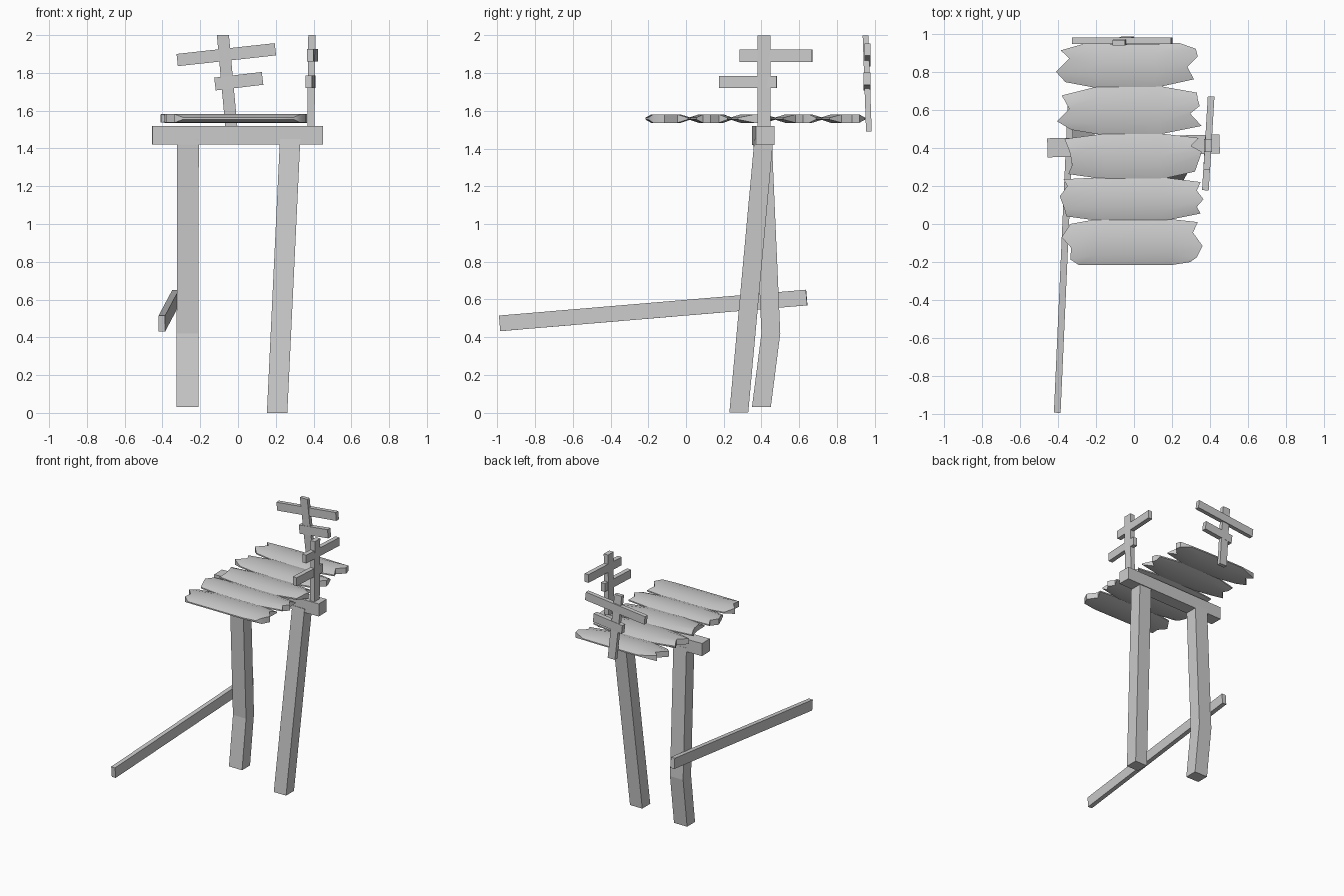
import bpy, bmesh
from mathutils import Vector


def finish(name, bm, smooth=False):
    bmesh.ops.recalc_face_normals(bm, faces=bm.faces)
    me = bpy.data.meshes.new(name)
    bm.to_mesh(me)
    bm.free()
    ob = bpy.data.objects.new(name, me)
    bpy.context.collection.objects.link(ob)
    if smooth:
        bpy.context.view_layer.objects.active = ob
        ob.select_set(True)
        bpy.ops.object.shade_smooth_by_angle(angle=0.6)
        ob.select_set(False)


def timber(name, pts, w, h, level=False):
    """Four-sided beam along pts; level=True keeps its ends horizontal."""
    pts = [Vector(p) for p in pts]
    d = (pts[-1] - pts[0]).normalized()
    if level:
        u, v = Vector((w / 2, 0, 0)), Vector((0, h / 2, 0))
    else:
        side = d.cross(Vector((0, 0, 1))).normalized()
        u, v = side * w / 2, side.cross(d) * h / 2
    bm = bmesh.new()
    rings = [[bm.verts.new(p + a * u + b * v)
              for a, b in ((-1, -1), (1, -1), (1, 1), (-1, 1))] for p in pts]
    for r, s in zip(rings, rings[1:]):
        for i in range(4):
            j = (i + 1) % 4
            bm.faces.new((r[i], r[j], s[j], s[i]))
    bm.faces.new(rings[0])
    bm.faces.new(rings[-1])
    finish(name, bm)


def plank(name, y0, y1, left, right, notch):
    """Plank with broken ends and thinned long edges."""
    half = (0.005, 0.022, 0.023, 0.022, 0.005)
    ts = (0, 0.22, 0.5, 0.78, 1)
    mid = [[(x, y0 + (y1 - y0) * t) for t in ts] for x in notch]
    cols = [left, mid[0], mid[1], right]
    bm = bmesh.new()
    top, bot = [[[bm.verts.new((x, y, 1.559 + s * hz)) for (x, y), hz in zip(c, half)]
                 for c in cols] for s in (1, -1)]
    for g in (top, bot):
        for i in range(3):
            for j in range(4):
                bm.faces.new((g[i][j], g[i + 1][j], g[i + 1][j + 1], g[i][j + 1]))
    for i in range(3):
        for j in (0, 4):
            bm.faces.new((top[i][j], top[i + 1][j], bot[i + 1][j], bot[i][j]))
    for i in (0, 3):
        for j in range(4):
            bm.faces.new((top[i][j], top[i][j + 1], bot[i][j + 1], bot[i][j]))
    finish(name, bm, True)


# Supports
timber("cross_beam", [(-0.455, 0.40, 1.47), (0.45, 0.42, 1.47)], 0.10, 0.10)
timber("left_leg", [(-0.267, 0.40, 0.03), (-0.267, 0.45, 0.42), (-0.265, 0.405, 1.45)],
       0.115, 0.10, True)
timber("right_leg", [(0.207, 0.28, 0), (0.276, 0.413, 1.45)], 0.108, 0.10, True)
timber("leaning_pole", [(-0.403, -0.988, 0.473), (-0.33, 0.64, 0.61)], 0.035, 0.083)

# Deck planks
plank("plank_1", -0.215, 0.025,
      [(-0.29, -0.215), (-0.335, -0.185), (-0.33, -0.125), (-0.38, -0.07), (-0.335, 0.0)],
      [(0.295, -0.2), (0.33, -0.175), (0.36, -0.115), (0.31, -0.045), (0.335, 0.01)],
      (-0.2, 0.2))
plank("plank_2", 0.015, 0.245,
      [(-0.355, 0.04), (-0.365, 0.08), (-0.39, 0.145), (-0.35, 0.2), (-0.37, 0.235)],
      [(0.35, 0.055), (0.33, 0.09), (0.365, 0.13), (0.33, 0.175), (0.35, 0.22)],
      (-0.17, 0.15))
plank("plank_3", 0.235, 0.475,
      [(-0.345, 0.262), (-0.325, 0.31), (-0.335, 0.37), (-0.35, 0.41), (-0.365, 0.447)],
      [(0.32, 0.275), (0.35, 0.36), (0.355, 0.38), (0.30, 0.41), (0.34, 0.452)],
      (-0.15, 0.14))
plank("plank_4", 0.47, 0.725,
      [(-0.33, 0.495), (-0.405, 0.54), (-0.34, 0.605), (-0.365, 0.65), (-0.38, 0.675)],
      [(0.355, 0.515), (0.295, 0.58), (0.345, 0.62), (0.335, 0.655), (0.33, 0.69)],
      (-0.18, 0.13))
plank("plank_5", 0.715, 0.953,
      [(-0.36, 0.745), (-0.41, 0.8), (-0.34, 0.87), (-0.385, 0.912), (-0.25, 0.95)],
      [(0.315, 0.76), (0.28, 0.825), (0.335, 0.88), (0.325, 0.92), (0.24, 0.95)],
      (-0.2, 0.11))

# Back signpost
timber("back_post", [(-0.033, 0.97, 1.49), (-0.08, 0.952, 2.0)], 0.064, 0.03, True)
timber("back_upper_board", [(-0.322, 0.963, 1.868), (0.198, 0.963, 1.925)], 0.033, 0.065)
timber("back_lower_board", [(-0.122, 0.96, 1.741), (0.13, 0.96, 1.771)], 0.036, 0.068)

# Side signpost
timber("side_post", [(0.386, 0.413, 1.50), (0.391, 0.413, 2.0)], 0.038, 0.068, True)
timber("side_upper_board", [(0.382, 0.285, 1.893), (0.405, 0.67, 1.893)], 0.035, 0.065)
timber("side_lower_board", [(0.375, 0.177, 1.753), (0.393, 0.482, 1.753)], 0.035, 0.066)
